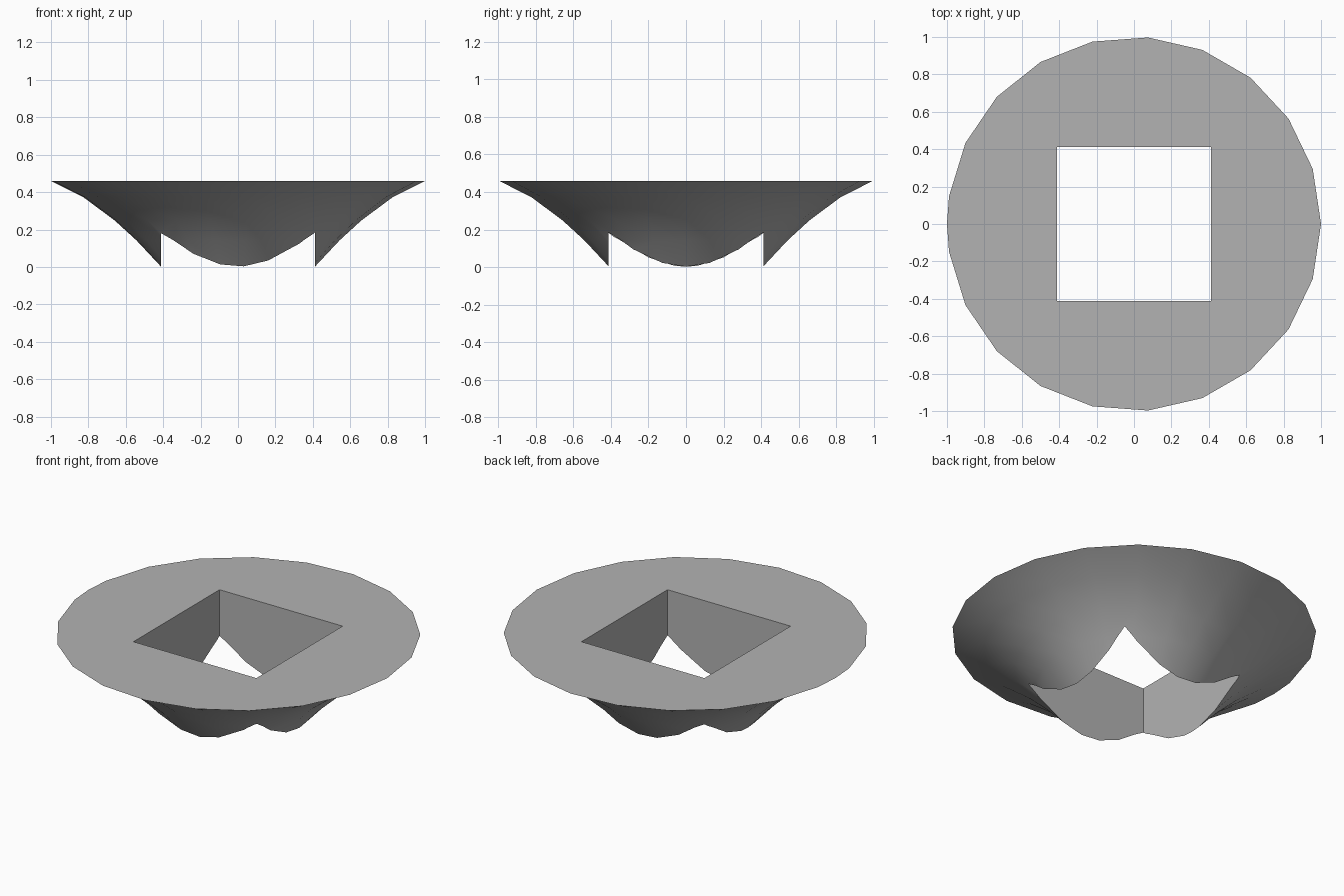
import bpy
import bmesh
import math

cube = bpy.data.objects.get("Cube")
if cube:
    bpy.data.objects.remove(cube, do_unlink=True)

SIDES = 21
TOP = 0.46
HOLE = 0.412

# Flared profile: radius and height, from the rim down past the hole
PROFILE = [(1.0, TOP), (0.826, 0.372), (0.66, 0.249),
           (0.543, 0.142), (0.412, 0.002), (0.3, -0.13)]

grey = bpy.data.materials.new("plain_grey")
grey.use_nodes = True
colour = (0.45, 0.45, 0.45, 1.0)
grey.diffuse_color = colour
grey.node_tree.nodes["Principled BSDF"].inputs["Base Color"].default_value = colour

# Evenly spaced corners, plus one on the left-right axis
angles = sorted([math.tau * i / SIDES for i in range(SIDES)] + [math.pi])


def add_object(name, bm):
    bmesh.ops.recalc_face_normals(bm, faces=bm.faces)
    mesh = bpy.data.meshes.new(name)
    bm.to_mesh(mesh)
    bm.free()
    mesh.materials.append(grey)
    obj = bpy.data.objects.new(name, mesh)
    bpy.context.collection.objects.link(obj)
    return obj


# Solid flared dish with a flat top
bm = bmesh.new()
rings = [[bm.verts.new((r * math.cos(a), r * math.sin(a), z)) for a in angles]
         for r, z in PROFILE]
for upper, lower in zip(rings, rings[1:]):
    for i in range(len(angles)):
        j = (i + 1) % len(angles)
        bm.faces.new((upper[i], upper[j], lower[j], lower[i]))
bm.faces.new(rings[0])
bm.faces.new(rings[-1])
dish = add_object("flared_dish", bm)

# Square hole straight through the dish
bm = bmesh.new()
bmesh.ops.create_cube(bm, size=2.0)
bmesh.ops.scale(bm, vec=(HOLE, HOLE, 1.0), verts=bm.verts)
cutter = add_object("square_cutter", bm)
cutter.hide_render = True

cut = dish.modifiers.new("square_hole", 'BOOLEAN')
cut.operation = 'DIFFERENCE'
cut.solver = 'EXACT'
cut.object = cutter

bpy.ops.object.select_all(action='DESELECT')
dish.select_set(True)
bpy.context.view_layer.objects.active = dish
bpy.ops.object.modifier_apply(modifier=cut.name)
bpy.data.objects.remove(cutter, do_unlink=True)

# Smooth flare with crisp rim and hole edges
bpy.ops.object.shade_smooth_by_angle(angle=math.radians(30))
